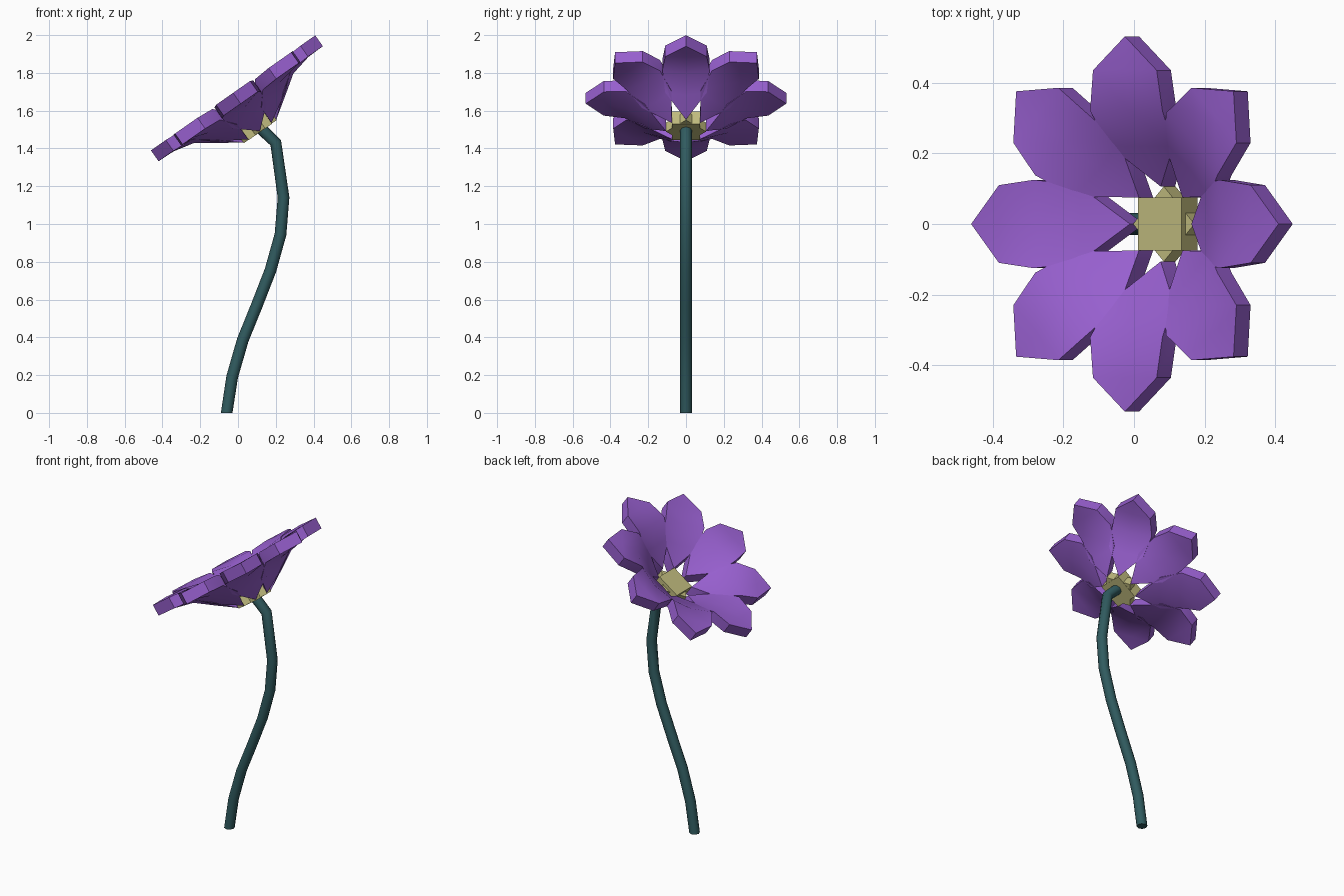
import bpy, bmesh, math
from mathutils import Matrix, Vector

if "Cube" in bpy.data.objects:
    bpy.data.objects.remove(bpy.data.objects["Cube"])


def material(name, rgb):
    m = bpy.data.materials.new(name)
    m.diffuse_color = (*rgb, 1)
    m.use_nodes = True
    m.node_tree.nodes["Principled BSDF"].inputs["Base Color"].default_value = m.diffuse_color
    return m


purple = material("petal purple", (0.31, 0.115, 0.62))
yellow = material("pale yellow", (0.53, 0.50, 0.21))
teal = material("stem teal", (0.030, 0.105, 0.115))

# Flower head frame: tilted 35 degrees towards -x
HEAD = Matrix.Translation((0.11, 0, 1.50)) @ Matrix.Rotation(math.radians(-35), 4, 'Y')


def finish(bm, name, mat, matrix=Matrix(), smooth=None):
    bmesh.ops.recalc_face_normals(bm, faces=bm.faces)
    me = bpy.data.meshes.new(name)
    bm.to_mesh(me)
    bm.free()
    me.transform(matrix)
    me.materials.append(mat)
    ob = bpy.data.objects.new(name, me)
    bpy.context.collection.objects.link(ob)
    if smooth:
        shade(ob, smooth)
    return ob


def shade(ob, angle):
    bpy.ops.object.select_all(action='DESELECT')
    bpy.context.view_layer.objects.active = ob
    ob.select_set(True)
    bpy.ops.object.shade_smooth_by_angle(angle=math.radians(angle))


# Petals: cupped outline given as (radius, half width, edge height, middle height)
ROWS = [(0.22, 0.11, 0.155, 0.138), (0.32, 0.125, 0.230, 0.208), (0.435, 0.11, 0.237, 0.234)]
THICK = 0.07


def petal(angle):
    bm = bmesh.new()
    root = bm.verts.new((0.106, 0, 0.06))
    tip = bm.verts.new((0.531, 0, 0.237))
    rows = [[bm.verts.new((r, s * w, m if s == 0 else e)) for s in (-1, 0, 1)]
            for r, w, e, m in ROWS]
    for i in (0, 1):
        bm.faces.new((root, rows[0][i], rows[0][i + 1]))
        bm.faces.new((tip, rows[-1][i + 1], rows[-1][i]))
        for a, b in zip(rows, rows[1:]):
            bm.faces.new((a[i], b[i], b[i + 1], a[i + 1]))
    # give the sheet its thickness downwards
    ext = bmesh.ops.extrude_face_region(bm, geom=bm.faces[:], use_keep_orig=True)
    low = [g for g in ext["geom"] if isinstance(g, bmesh.types.BMVert)]
    bmesh.ops.translate(bm, verts=low, vec=(0, 0, -THICK))
    finish(bm, "petal", purple, HEAD @ Matrix.Rotation(angle, 4, 'Z'), 40)


for k in range(8):
    petal(k * math.pi / 4)

# Flower centre: two square blocks forming an eight-pointed star
for angle, top in ((0, 0.065), (math.pi / 4, 0.045)):
    bm = bmesh.new()
    bmesh.ops.create_cube(bm, size=1)
    bottom = -0.015 + angle * 0.002
    for v in bm.verts:
        v.co = Vector((v.co.x * 0.15, v.co.y * 0.15, top if v.co.z > 0 else bottom))
    finish(bm, "flower_centre", yellow, HEAD @ Matrix.Rotation(angle, 4, 'Z'))

# Stem: eight-sided tube along an S-shaped path
PATH = [(-0.06, 0), (-0.031, 0.19), (0.025, 0.385), (0.10, 0.57), (0.172, 0.755),
        (0.225, 0.945), (0.241, 1.14), (0.20, 1.43), (0.118, 1.508)]
cu = bpy.data.curves.new("stem", 'CURVE')
cu.dimensions = '3D'
sp = cu.splines.new('POLY')
sp.points.add(len(PATH) - 1)
for p, (x, z) in zip(sp.points, PATH):
    p.co = (x, 0, z, 1)
cu.bevel_depth = 0.031
cu.bevel_resolution = 2
cu.use_fill_caps = True
cu.materials.append(teal)
stem = bpy.data.objects.new("stem", cu)
bpy.context.collection.objects.link(stem)
bpy.ops.object.select_all(action='DESELECT')
bpy.context.view_layer.objects.active = stem
stem.select_set(True)
bpy.ops.object.convert(target='MESH')
stem = bpy.context.object
for v in stem.data.vertices:      # flat foot on the ground
    if v.co.z < 0.03:
        v.co.z = 0
shade(stem, 50)
